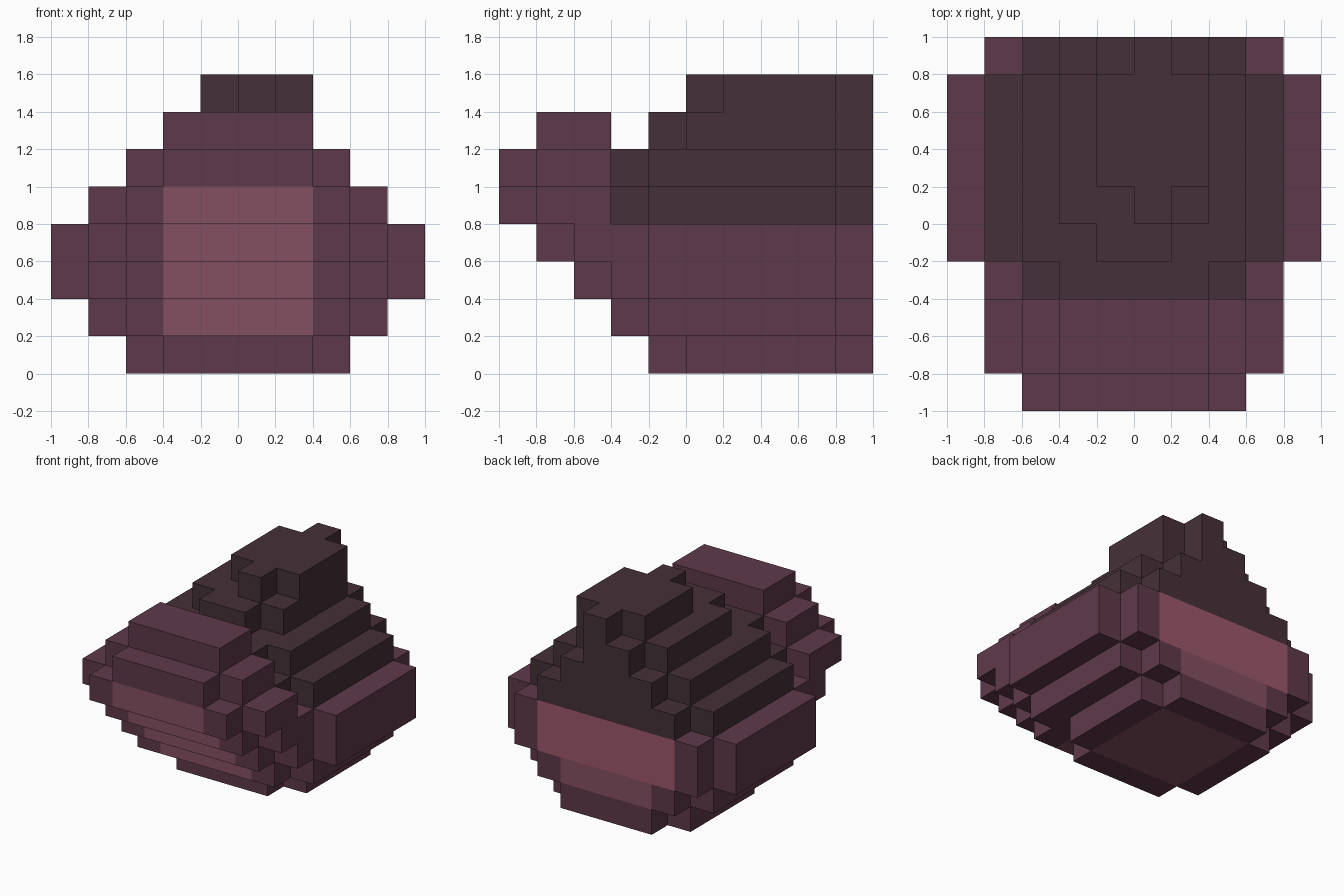
import bpy, bmesh
from mathutils import Vector

if "Cube" in bpy.data.objects:
    bpy.data.objects.remove(bpy.data.objects["Cube"])

S = 0.2          # cube size; coordinates below are in cubes
cells = {}       # (x, y, z) -> part name


def slab(part, x0, x1, y0, y1, z0, z1):
    for x in range(x0, x1):
        for y in range(y0, y1):
            for z in range(z0, z1):
                cells[x, y, z] = part


def wide(part, half, y0, y1, z0, z1):
    slab(part, -half, half, y0, y1, z0, z1)


# Stepped outer body: (half width, y start, y end) of the crossing slabs per layer
body = {
    0: [(3, 0, 4), (2, -1, 5)],
    1: [(4, -1, 4), (3, -2, 5)],
    2: [(5, -1, 4), (4, -2, 5), (3, -3, 5)],
    3: [(5, -1, 4), (4, -3, 5), (3, -4, 5)],
    # raised front lip
    4: [(4, -4, -2), (3, -5, -2)],
    5: [(3, -4, -2), (2, -5, -2)],
    6: [(2, -4, -2)],
}
for z, slabs in body.items():
    for half, y0, y1 in slabs:
        wide("body", half, y0, y1, z, z + 1)

# Dark stepped mound with an off-centre peak
mound = {
    4: [(4, -1, 4), (3, -2, 5)],
    5: [(3, -1, 4), (2, -2, 5)],
    6: [(2, 0, 4), (1, -1, 5)],
}
for z, slabs in mound.items():
    for half, y0, y1 in slabs:
        wide("mound", half, y0, y1, z, z + 1)
slab("mound", -1, 2, 1, 4, 7, 8)
slab("mound", 0, 1, 0, 5, 7, 8)

# Lighter front panel, stepping outward as it rises
for z in range(1, 5):
    wide("light_panel", 2, -1 - z, -z, z, z + 1)
# Lighter base patch and lower back patch
wide("light_panel", 2, 0, 4, 0, 1)
wide("light_panel", 2, 4, 5, 1, 2)
# Brightest band across the back
wide("back_band", 3, 4, 5, 2, 4)

# Corner offsets of each cube face, wound outward
FACES = []
for a in range(3):
    for s in (0, 1):
        ring = [(0, 0), (1, 0), (1, 1), (0, 1)]
        if not s:
            ring.reverse()
        quad = []
        for u, v in ring:
            c = [0, 0, 0]
            c[a], c[(a + 1) % 3], c[(a + 2) % 3] = s, u, v
            quad.append(Vector(c))
        n = [0, 0, 0]
        n[a] = 2 * s - 1
        FACES.append((n, quad))


def linear(hexa):
    v = [int(hexa[i:i + 2], 16) / 255 for i in (0, 2, 4)]
    return [c / 12.92 if c <= 0.04045 else ((c + 0.055) / 1.055) ** 2.4 for c in v] + [1]


def build(part, colour):
    bm = bmesh.new()
    for cell, owner in cells.items():
        if owner != part:
            continue
        for n, quad in FACES:
            if tuple(c + d for c, d in zip(cell, n)) not in cells:
                bm.faces.new([bm.verts.new((Vector(cell) + q) * S) for q in quad])
    bmesh.ops.remove_doubles(bm, verts=bm.verts, dist=0.001)
    me = bpy.data.meshes.new(part)
    bm.to_mesh(me)
    bm.free()
    mat = bpy.data.materials.new(part + "_colour")
    mat.diffuse_color = linear(colour)
    mat.use_nodes = True
    mat.node_tree.nodes["Principled BSDF"].inputs["Base Color"].default_value = mat.diffuse_color
    me.materials.append(mat)
    bpy.context.collection.objects.link(bpy.data.objects.new(part, me))


for part, colour in (("body", "5f394a"), ("mound", "453038"),
                     ("light_panel", "844e61"), ("back_band", "9c586b")):
    build(part, colour)
